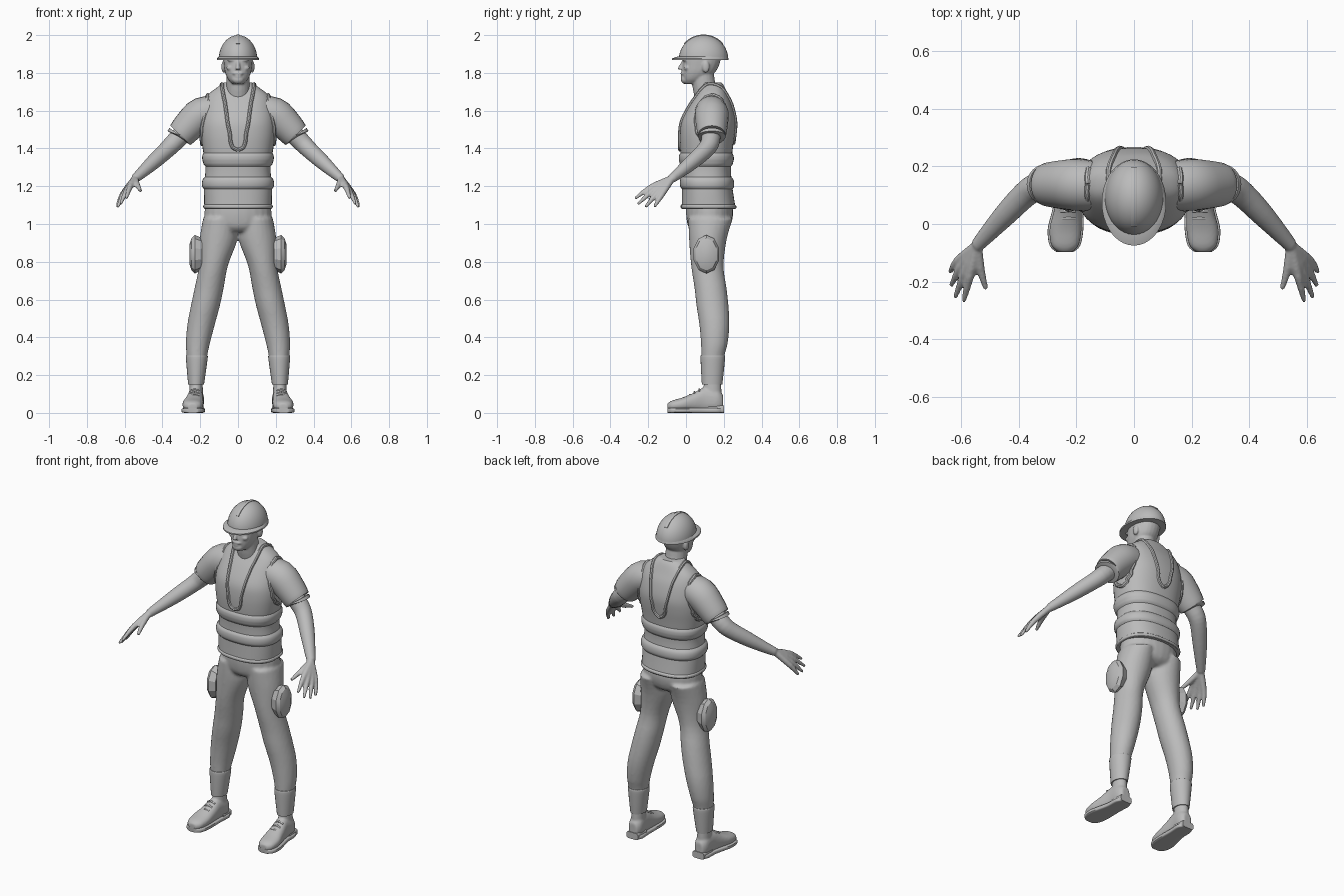
import bpy, bmesh, math
from mathutils import Vector
from mathutils.bvhtree import BVHTree

if "Cube" in bpy.data.objects:
    bpy.data.objects.remove(bpy.data.objects["Cube"])

X, Y, Z = Vector((1, 0, 0)), Vector((0, 1, 0)), Vector((0, 0, 1))
GREY = (0.5, 0.5, 0.5, 1)
clay = bpy.data.materials.new("plain grey")
clay.use_nodes = True
clay.diffuse_color = GREY
clay.node_tree.nodes["Principled BSDF"].inputs["Base Color"].default_value = GREY


def spline(rings, steps):
    """Catmull-Rom interpolation of ring tuples."""
    rows = [Vector(r) for r in rings]
    out = []
    for i in range(len(rows) - 1):
        b, c = rows[i], rows[i + 1]
        a = rows[i - 1] if i else b
        d = rows[i + 2] if i + 2 < len(rows) else c
        for k in range(steps):
            t = k / steps
            out.append(b + (c - a) * (t / 2) + (a * 2 - b * 5 + c * 4 - d) * (t * t / 2)
                       + (b * 3 - a - c * 3 + d) * (t ** 3 / 2))
    return out + [rows[-1]]


def loft(bm, rings, axes=None, n=24, power=2, steps=4):
    """Skin ellipse rings (x, y, z, half width, half depth); no axes means follow the path."""
    rows = spline(rings, steps)
    centres = [Vector(r[:3]) for r in rows]
    u = None
    loops = []
    for i, r in enumerate(rows):
        if axes:
            u, v = axes
        else:
            t = (centres[min(i + 1, len(rows) - 1)] - centres[max(i - 1, 0)]).normalized()
            u = u or (X if abs(t.x) < 0.8 else Y)
            u = (u - t * u.dot(t)).normalized()
            v = t.cross(u)
        loop = []
        for k in range(n):
            a = math.tau * k / n
            s, c = [math.copysign(abs(w) ** (2 / power), w) for w in (math.sin(a), math.cos(a))]
            loop.append(bm.verts.new(centres[i] + u * (s * r[3]) + v * (c * r[4])))
        loops.append(loop)
    for a, b in zip(loops, loops[1:]):
        for k in range(n):
            bm.faces.new((a[k], a[k - 1], b[k - 1], b[k]))
    bm.faces.new(loops[0])
    bm.faces.new(loops[-1][::-1])


def tube(bm, points, n=10, steps=3):
    """Round tube through (x, y, z, radius) points."""
    loft(bm, [(*p, p[-1]) for p in points], n=n, steps=steps)


def ball(bm, centre, size):
    made = bmesh.ops.create_uvsphere(bm, u_segments=20, v_segments=12, radius=1)["verts"]
    for vert in made:
        vert.co = Vector(centre) + Vector(a * b for a, b in zip(vert.co, size))


def finish(bm, name, mirror=False, fuse=0, smooth=40):
    """Turn the bmesh into an object, optionally mirrored and fused to one skin."""
    bmesh.ops.recalc_face_normals(bm, faces=bm.faces)
    mesh = bpy.data.meshes.new(name)
    bm.to_mesh(mesh)
    bm.free()
    mesh.materials.append(clay)
    obj = bpy.data.objects.new(name, mesh)
    bpy.context.scene.collection.objects.link(obj)
    bpy.ops.object.select_all(action="DESELECT")
    obj.select_set(True)
    bpy.context.view_layer.objects.active = obj
    if smooth:
        bpy.ops.object.shade_smooth_by_angle(angle=math.radians(smooth))
    if mirror:
        obj.modifiers.new("mirror", "MIRROR").use_mirror_merge = False
    if fuse:
        skin = obj.modifiers.new("fuse", "REMESH")
        skin.mode, skin.voxel_size, skin.use_smooth_shade = "VOXEL", fuse, True
        relax = obj.modifiers.new("relax", "SMOOTH")
        relax.factor, relax.iterations = 0.5, 4
    return obj


# Vest body
vest_rings = [(0, .12, 1.08, .178, .143), (0, .112, 1.2, .18, .133), (0, .108, 1.3, .172, .13),
              (0, .108, 1.4, .187, .14), (0, .113, 1.48, .197, .147), (0, .12, 1.55, .195, .144),
              (0, .132, 1.63, .18, .115), (0, .138, 1.685, .158, .085), (0, .14, 1.73, .1, .062),
              (0, .135, 1.75, .07, .052)]
bm = bmesh.new()
loft(bm, vest_rings, (X, Y), n=40, power=2.4)
surface = BVHTree.FromBMesh(bm)
finish(bm, "vest")


def band(name, low, high, swell):
    """Padded strip that hugs the vest between two heights."""
    rows = spline(vest_rings, 12)
    bm = bmesh.new()
    picked = []
    for k in range(7):
        z = low + (high - low) * k / 6
        r = min(rows, key=lambda row: abs(row[2] - z))
        grow = swell * math.sin(math.pi * k / 6) ** 0.5 if 0 < k < 6 else 0
        picked.append((0, r[1], z, r[3] + grow, r[4] + grow))
    loft(bm, picked, (X, Y), n=40, power=2.4, steps=2)
    finish(bm, name)


band("upper_band", 1.305, 1.375, .012)
band("lower_band", 1.185, 1.25, .012)
band("hem_trim", 1.082, 1.102, .006)


def trim(name, points, radius):
    """Piping laid on the vest surface along rough points."""
    dense = [surface.find_nearest(p)[0] for p in spline(points, 5)]
    bm = bmesh.new()
    tube(bm, [(*p, radius) for p in dense], n=8, steps=1)
    finish(bm, name, mirror=True)


trim("neckline_trim", [(0, -.1, 1.385), (.035, -.1, 1.41), (.055, -.06, 1.52), (.068, 0, 1.63),
                       (.092, .08, 1.74), (.1, .15, 1.76), (.075, .25, 1.66), (.055, .3, 1.53),
                       (.035, .3, 1.45), (0, .3, 1.42)], .01)
trim("armhole_trim", [(.22 - .05 * math.cos(a), .14 + .105 * math.sin(a), 1.55 + .14 * math.cos(a))
                      for a in [math.tau * k / 12 for k in range(13)]], .011)

# Short sleeves
bm = bmesh.new()
tube(bm, [(.1, .13, 1.6, .08), (.19, .136, 1.582, .09), (.25, .137, 1.53, .085),
          (.3, .137, 1.475, .076), (.305, .137, 1.47, .07)], n=24)
finish(bm, "sleeve", mirror=True)

# Arms, with palms formed from the finger roots
bm = bmesh.new()
wrist = (.545, -.075, 1.24)
tube(bm, [(.24, .135, 1.53, .052), (.33, .13, 1.44, .05), (.375, .105, 1.395, .046),
          (.44, .04, 1.335, .041), (.5, -.025, 1.28, .032), (*wrist, .024)], n=20)
fingers = [((.572, -.185, 1.195), (.592, -.27, 1.135)), ((.588, -.17, 1.18), (.622, -.255, 1.105)),
           ((.602, -.15, 1.165), (.636, -.215, 1.09)), ((.612, -.128, 1.155), (.64, -.168, 1.09))]
for knuckle, tip in fingers:
    tube(bm, [(*wrist, .019), (*knuckle, .016), (*tip, .008)])
tube(bm, [(*wrist, .018), (.535, -.15, 1.21, .016), (.515, -.225, 1.175, .009)])
finish(bm, "arm", mirror=True, fuse=.006)

# Trousers: hips and both legs in one skin
bm = bmesh.new()
loft(bm, [(0, .12, 1.14, .165, .115), (0, .125, 1.06, .178, .125), (0, .122, .99, .165, .112),
          (0, .115, .96, .1, .08)], (X, Y))
leg = [(.095, .13, 1.03, .09, .118), (.103, .116, .92, .1, .1), (.13, .113, .78, .077, .086),
       (.153, .13, .66, .077, .085), (.172, .14, .57, .077, .085), (.195, .15, .47, .073, .08),
       (.212, .15, .37, .064, .071), (.218, .142, .29, .053, .06), (.222, .138, .15, .037, .05)]
for side in (1, -1):
    loft(bm, [(side * r[0], *r[1:]) for r in leg], (X, Y))
finish(bm, "trousers", fuse=.009)

# Lower trouser cuffs
bm = bmesh.new()
loft(bm, [(.218, .142, .305, .054, .061), (.218, .142, .295, .058, .065), (.22, .14, .22, .05, .06),
          (.222, .138, .15, .042, .054)], (X, Y))
finish(bm, "trouser_cuff", mirror=True)

# Thigh pads
bm = bmesh.new()
loft(bm, [(.19, .108, .84, .058, .085), (.228, .108, .84, .071, .102), (.246, .108, .84, .06, .086),
          (.258, .108, .84, .035, .05)], (Y, Z), n=10, steps=1)
finish(bm, "thigh_pad", mirror=True, smooth=25)

# Shoes
shoe = [(.24, -.098, .032, .022, .018), (.24, -.075, .038, .047, .027), (.238, -.02, .045, .056, .036),
        (.231, .04, .056, .049, .05), (.225, .1, .068, .042, .068), (.222, .165, .065, .042, .062),
        (.222, .196, .055, .026, .04)]
bm = bmesh.new()
loft(bm, shoe, (X, Z), power=2.3)
loft(bm, [(.222, .14, .04, .038, .05), (.222, .14, .17, .035, .046)], (X, Y))
finish(bm, "shoe", mirror=True, fuse=.006)
bm = bmesh.new()
loft(bm, [(x, y, .013, a + .006, .013) for x, y, z, a, b in shoe], (X, Z), power=5)
loft(bm, [(.222, .12, .02, .042, .02), (.222, .2, .02, .038, .02)], (X, Z), power=5)
finish(bm, "sole", mirror=True)
bm = bmesh.new()
for y, z in ((.02, .094), (.045, .108), (.07, .122)):
    tube(bm, [(.205, y, z - .006, .005), (.23, y, z + .002, .005), (.255, y, z - .006, .005)])
finish(bm, "laces", mirror=True)

# Head with neck, nose, brow, ears and bearded jaw
bm = bmesh.new()
loft(bm, [(0, .03, 1.742, .03, .035), (0, .042, 1.765, .052, .058), (0, .065, 1.8, .068, .086),
          (0, .078, 1.84, .075, .097), (0, .085, 1.885, .078, .1), (0, .09, 1.93, .07, .09)],
     (X, Y), power=2.2)
tube(bm, [(0, .12, 1.66, .07), (0, .098, 1.72, .062), (0, .085, 1.81, .06)], n=20)
tube(bm, [(0, -.012, 1.862, .009), (0, -.028, 1.832, .011), (0, -.03, 1.818, .015)])
ball(bm, (0, -.005, 1.765), (.032, .022, .024))
ball(bm, (0, -.018, 1.797), (.03, .012, .008))
ball(bm, (0, -.018, 1.781), (.02, .011, .006))
for side in (1, -1):
    ball(bm, (side * .032, -.004, 1.868), (.026, .014, .008))
    ball(bm, (side * .04, .004, 1.826), (.022, .016, .014))
    ball(bm, (side * .076, .105, 1.832), (.012, .02, .032))
finish(bm, "head", fuse=.005)

# Hard hat
bm = bmesh.new()
loft(bm, [(0, .093, 1.872 + .128 * math.sin(a), .102 * math.cos(a), .131 * math.cos(a))
          for a in [math.pi / 2 * k / 10 * .99 for k in range(11)]], (X, Y), n=36, steps=1)
finish(bm, "hat_shell")
bm = bmesh.new()
loft(bm, [(0, .09, 1.868, .098, .125), (0, .075, 1.868, .112, .15), (0, .075, 1.876, .112, .15),
          (0, .09, 1.888, .1, .13)], (X, Y), n=36, steps=1)
finish(bm, "hat_brim")
bm = bmesh.new()
loft(bm, [(0, .093 - .13 * math.cos(a), 1.87 + .127 * math.sin(a), .011, .006)
          for a in [math.radians(40 + 10 * k) for k in range(11)]], n=12, power=4, steps=2)
finish(bm, "hat_ridge")
